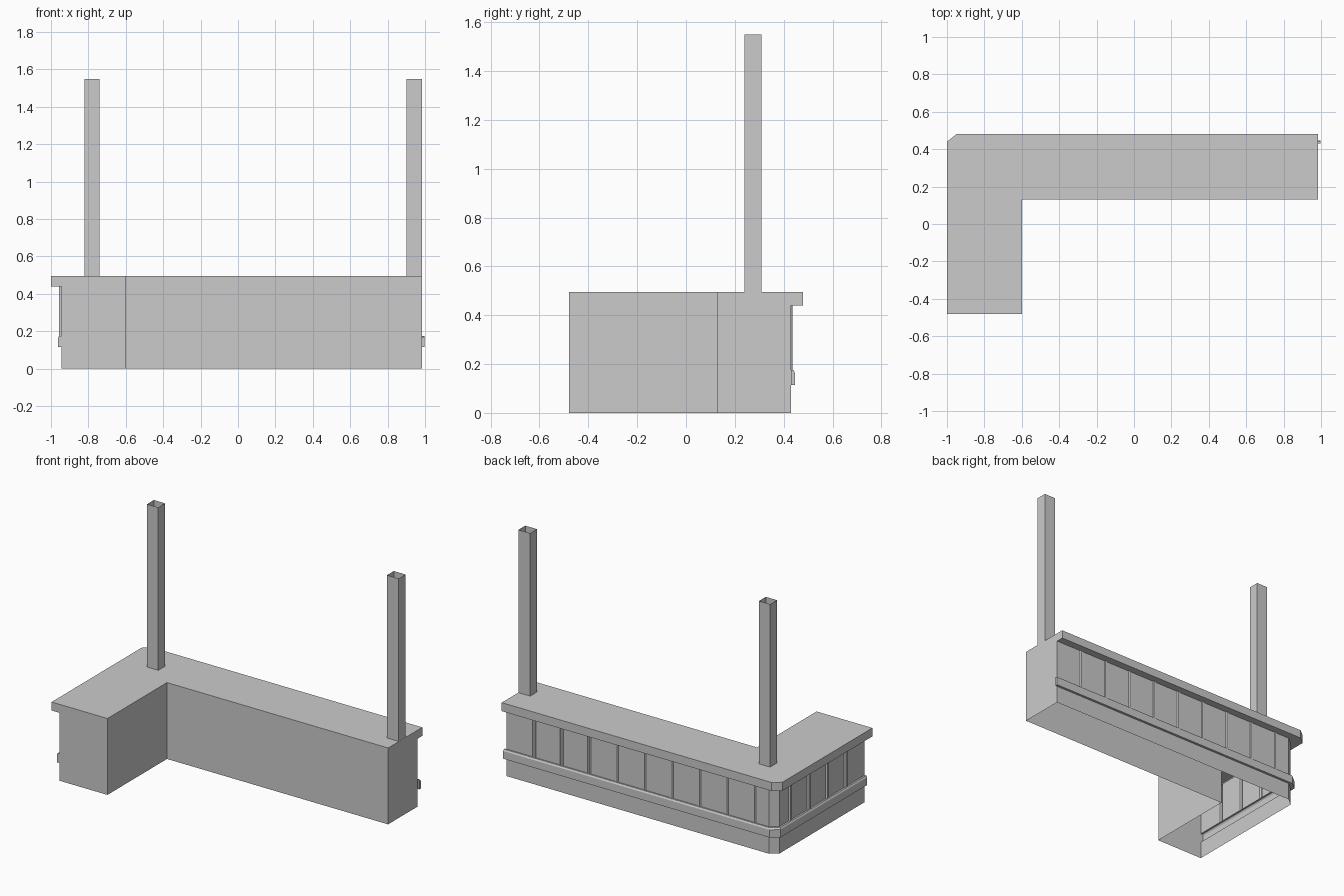
import bpy, bmesh

if "Cube" in bpy.data.objects:
    bpy.data.objects.remove(bpy.data.objects["Cube"])


def make(name, build):
    bm = bmesh.new()
    build(bm)
    bmesh.ops.remove_doubles(bm, verts=bm.verts, dist=0.0005)
    bmesh.ops.recalc_face_normals(bm, faces=bm.faces)
    me = bpy.data.meshes.new(name)
    bm.to_mesh(me)
    bm.free()
    ob = bpy.data.objects.new(name, me)
    bpy.context.collection.objects.link(ob)
    return ob


def face(bm, pts):
    return bm.faces.new([bm.verts.new(p) for p in pts])


def loft(bm, rows):
    """Skin quads between successive equal-length rows of points."""
    vs = [[bm.verts.new(p) for p in r] for r in rows]
    for a, b in zip(vs, vs[1:]):
        for i in range(len(a) - 1):
            bm.faces.new((a[i], a[i + 1], b[i + 1], b[i]))


def outline(o, z, end=0.985):
    """Outer side of the L, pushed outward by o, with its chamfered corner."""
    return [(-0.945 - 1.1 * o, -0.48, z), (-0.945 - 1.1 * o, 0.39 + o, z),
            (-0.895 - 1.1 * o, 0.43 + o, z), (end, 0.43 + o, z)]


INNER = [(0.985, 0.13), (-0.6, 0.13), (-0.6, -0.48)]
TRIM = [(0, 0.115), (0.016, 0.115), (0.016, 0.165), (0.01, 0.175), (0, 0.175)]
SLAB = [(0, 0.44), (0.05, 0.44), (0.05, 0.495)]


# Plinth below the trim
def plinth(bm):
    loft(bm, [outline(0, 0), outline(0, 0.115)])


# Trim moulding, running slightly past the right end
def trim(bm):
    rows = [outline(o, z, 0.998) for o, z in TRIM]
    loft(bm, rows)
    face(bm, [r[0] for r in rows])
    face(bm, [r[-1] for r in rows])


# Panelled wall: a sheet whose path rises over each batten
def panels(bm):
    bump = [(-0.012, 0), (-0.007, 1), (0.007, 1), (0.012, 0)]
    path = [(-0.945, -0.48)]
    for k in range(4):
        path += [(-0.945 - 0.012 * h, -0.28 + 0.19 * k + d) for d, h in bump]
    path += [(-0.945, 0.39), (-0.895, 0.43)]
    for k in range(9):
        path += [(-0.79 + 0.197 * k + d, 0.43 + 0.006 * h) for d, h in bump]
    path.append((0.985, 0.43))
    loft(bm, [[(x, y, z) for x, y in path] for z in (0.175, 0.44)])


# Counter top: overhanging lip and flat L-shaped surface
def top(bm):
    loft(bm, [outline(o, z) for o, z in SLAB])
    face(bm, outline(0.05, 0.495) + [(x, y, 0.495) for x, y in INNER])


# Inner walls and end walls, open underneath
def inner(bm):
    loft(bm, [[(x, y, z) for x, y in INNER] for z in (0, 0.495)])
    prof = [(0, 0), (0, 0.44), (0.05, 0.44), (0.05, 0.495)]
    face(bm, [outline(o, z)[0] for o, z in prof] + [(-0.6, -0.48, 0.495), (-0.6, -0.48, 0)])
    face(bm, [outline(o, z)[-1] for o, z in prof] + [(0.985, 0.13, 0.495), (0.985, 0.13, 0)])


make("counter_plinth", plinth)
make("counter_trim", trim)
make("panelled_wall", panels)
make("counter_top", top)
make("inner_walls", inner)


# Hollow square posts, open at the top
def post(x0, x1):
    ring = [(x0, 0.24), (x1, 0.24), (x1, 0.31), (x0, 0.31), (x0, 0.24)]
    return lambda bm: loft(bm, [[(x, y, z) for x, y in ring] for z in (0.495, 1.55)])


make("left_post", post(-0.82, -0.74))
make("right_post", post(0.9, 0.984))
